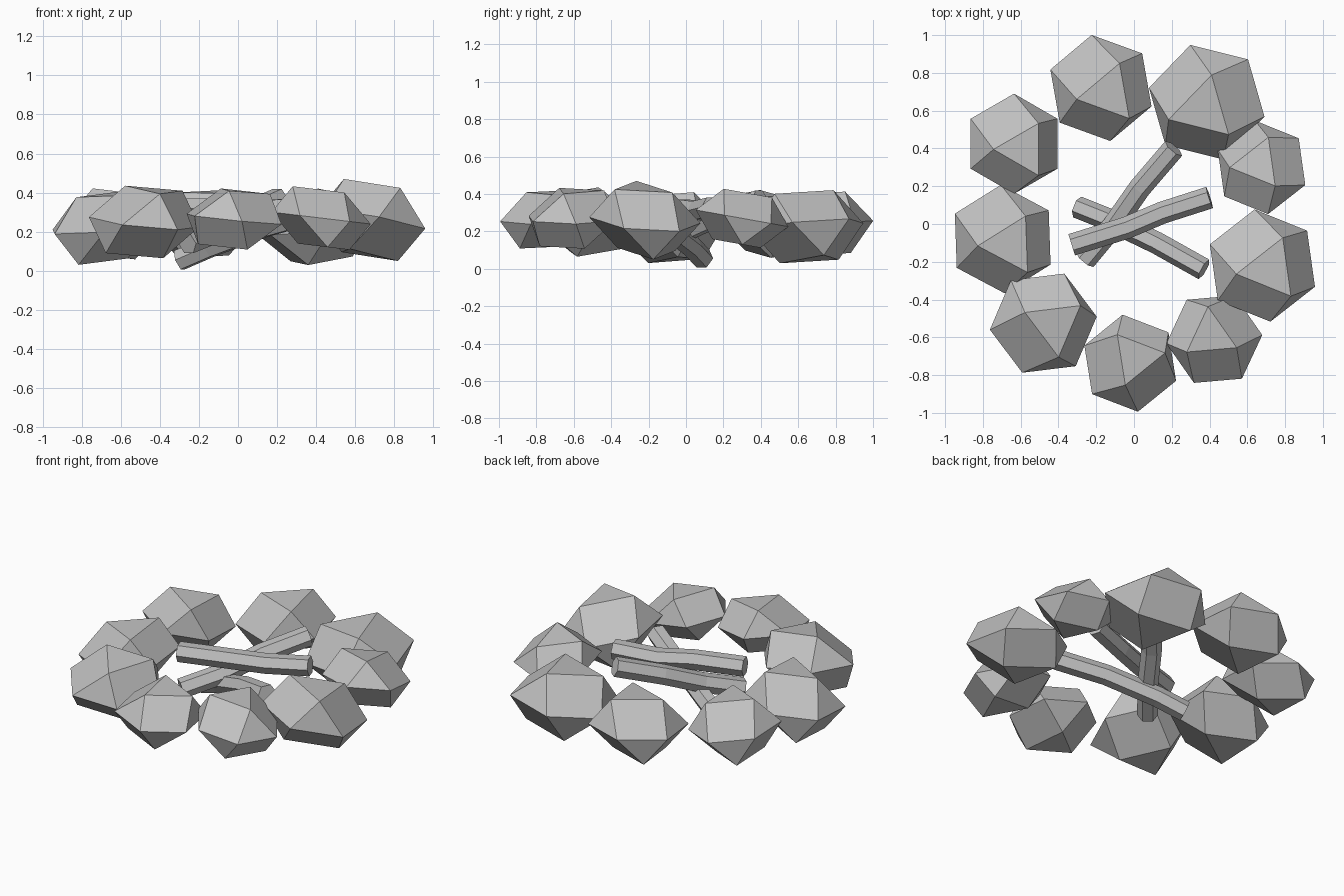
import bpy
import bmesh
from math import cos, sin, radians
from mathutils import Vector

cube = bpy.data.objects.get("Cube")
if cube:
    bpy.data.objects.remove(cube, do_unlink=True)

# One plain grey for stones and logs
grey = bpy.data.materials.new("stone grey")
grey.use_nodes = True
colour = (0.53, 0.53, 0.53, 1)
grey.diffuse_color = colour
grey.node_tree.nodes["Principled BSDF"].inputs["Base Color"].default_value = colour


def polar(radius, degrees, z):
    angle = radians(degrees)
    return Vector((radius * cos(angle), radius * sin(angle), z))


def make_stone(name, centre, radius, half_height, turn, twist=30, lean=(0, 0), slope=(0, 0)):
    """Faceted stone: six points round the middle, a triangle above and its mirror below."""
    shift = Vector((lean[0], lean[1], 0))
    points = [polar(radius, turn + 60 * i, 0) for i in range(6)]
    for i in range(3):
        top = polar(radius * 0.6, turn + twist + 120 * i, half_height) + shift
        points += [top, -top]
    bm = bmesh.new()
    for p in points:
        p.z += slope[0] * p.x + slope[1] * p.y
        bm.verts.new(p)
    bmesh.ops.convex_hull(bm, input=bm.verts)
    bmesh.ops.recalc_face_normals(bm, faces=bm.faces)
    mesh = bpy.data.meshes.new(name)
    bm.to_mesh(mesh)
    bm.free()
    mesh.materials.append(grey)
    stone = bpy.data.objects.new(name, mesh)
    stone.location = centre
    bpy.context.collection.objects.link(stone)


def make_log(name, path, radius=0.059):
    """Six-sided, slightly crooked log swept along a few points."""
    curve = bpy.data.curves.new(name, "CURVE")
    curve.dimensions = "3D"
    curve.bevel_depth = radius
    curve.bevel_resolution = 1
    curve.use_fill_caps = True
    spline = curve.splines.new("POLY")
    spline.use_smooth = False
    spline.points.add(len(path) - 1)
    for point, position in zip(spline.points, path):
        point.co = (*position, 1)
    curve.materials.append(grey)
    log = bpy.data.objects.new(name, curve)
    bpy.context.collection.objects.link(log)
    bpy.ops.object.select_all(action="DESELECT")
    bpy.context.view_layer.objects.active = log
    log.select_set(True)
    bpy.ops.object.convert(target="MESH")


# Ring of stones
make_stone("back_stone", (-0.175, 0.72, 0.24), 0.285, 0.165, 40, lean=(0.04, -0.03), slope=(0, 0.06))
make_stone("back_left_stone", (0.385, 0.645, 0.225), 0.315, 0.18, 46, lean=(-0.02, -0.04), slope=(0.1, 0.09))
make_stone("left_rear_stone", (0.675, 0.3, 0.27), 0.25, 0.14, 38, lean=(-0.02, 0.02), slope=(0, -0.18))
make_stone("left_stone", (0.68, -0.22, 0.26), 0.3, 0.18, 38, lean=(0.04, -0.02), slope=(-0.19, -0.08))
make_stone("front_left_stone", (0.425, -0.61, 0.27), 0.255, 0.145, 5, twist=-30, lean=(-0.02, 0.02), slope=(-0.12, 0))
make_stone("front_stone", (-0.02, -0.737, 0.265), 0.26, 0.145, 39, twist=-30, lean=(0.03, 0.03), slope=(-0.1, 0.03))
make_stone("front_right_stone", (-0.48, -0.525, 0.25), 0.285, 0.17, 7, lean=(0.06, -0.01), slope=(-0.1, 0.1))
make_stone("right_stone", (-0.695, -0.08, 0.22), 0.287, 0.17, 32, lean=(0.04, -0.03), slope=(0.08, 0.08))
make_stone("right_rear_stone", (-0.635, 0.425, 0.24), 0.265, 0.165, 30, lean=(0.05, -0.03), slope=(-0.14, -0.04))

# Crossed logs, from lowest to highest
make_log("low_log", [(-0.3, 0.09, 0.055), (-0.15, 0.03, 0.12),
                     (0.12, -0.1, 0.22), (0.37, -0.24, 0.29)])
make_log("middle_log", [(-0.26, -0.19, 0.14), (-0.11, -0.01, 0.2),
                        (0.03, 0.19, 0.29), (0.21, 0.4, 0.37)])
make_log("top_log", [(-0.33, -0.11, 0.32), (-0.04, -0.02, 0.32),
                     (0.15, 0.06, 0.31), (0.4, 0.14, 0.33)])
